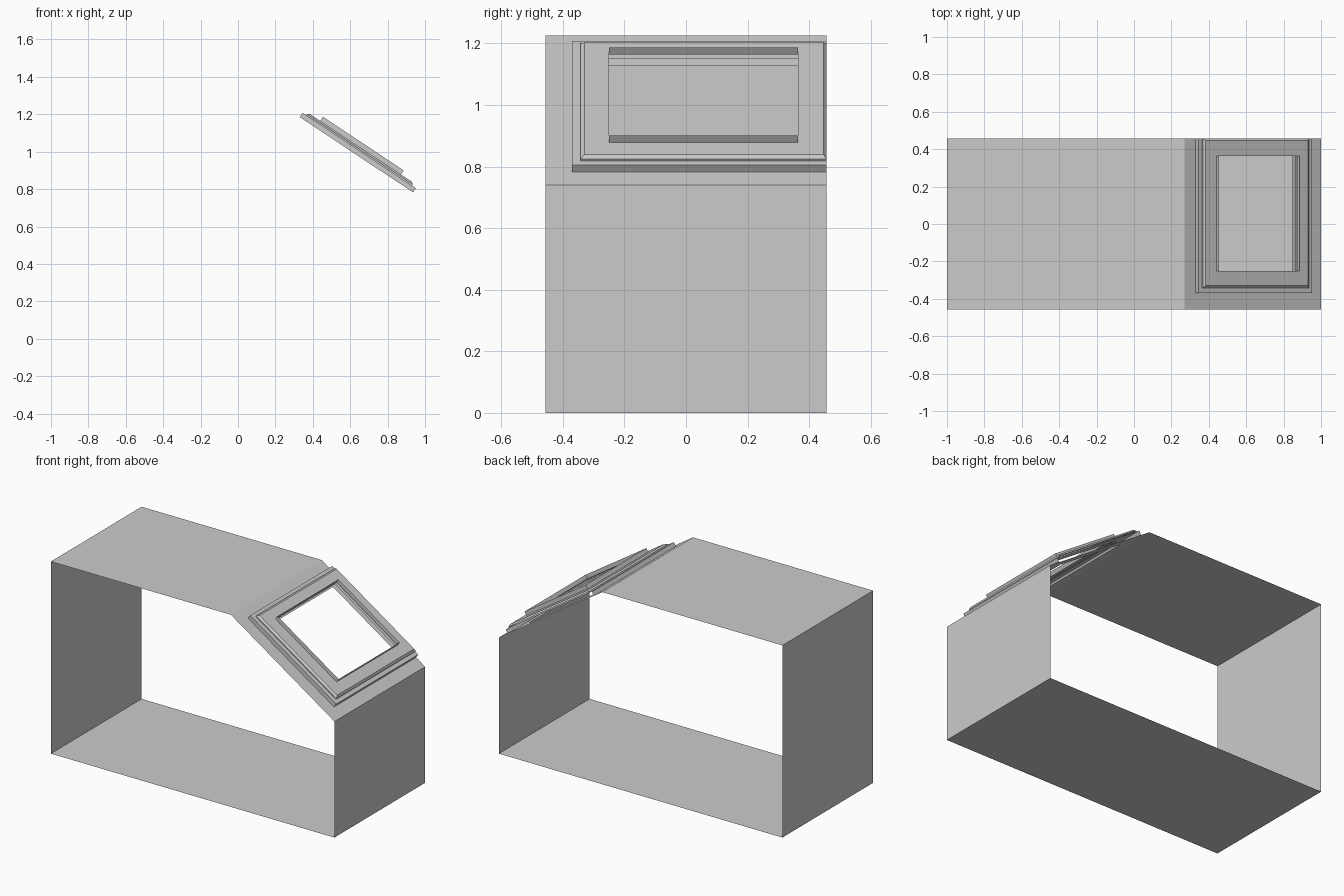
import bpy, bmesh
from mathutils import Matrix, Vector

if "Cube" in bpy.data.objects:
    bpy.data.objects.remove(bpy.data.objects["Cube"])

W = 0.457                                   # half depth
TOP, RIDGE, EAVE = 1.225, 0.27, 0.74
d = Vector((1 - RIDGE, 0, EAVE - TOP))
SL = d.length
d.normalize()
n = d.cross(Vector((0, 1, 0)))              # outward normal of the slope
if n.z < 0:
    n = -n
# local frame of the slope: x runs down it, y is depth, z is outward
SLOPE = Matrix(((d.x, 0, n.x, RIDGE), (d.y, 1, n.y, 0), (d.z, 0, n.z, TOP), (0, 0, 0, 1)))


def finish(name, bm):
    me = bpy.data.meshes.new(name)
    bm.to_mesh(me)
    bm.free()
    ob = bpy.data.objects.new(name, me)
    bpy.context.collection.objects.link(ob)
    return ob


def frame(name, rects, skip=()):
    """Join nested rectangles (s0, s1, y0, y1, height) with strips on the slope.
    skip holds (strip, side) pairs left open; side 2 is the +y side."""
    bm = bmesh.new()
    loops = []
    for s0, s1, y0, y1, h in rects:
        pts = ((s0, y0), (s1, y0), (s1, y1), (s0, y1))
        loops.append([bm.verts.new(SLOPE @ Vector((s, y, h))) for s, y in pts])
    for k, (a, b) in enumerate(zip(loops, loops[1:])):
        for i in range(4):
            if (k, i) not in skip:
                j = (i + 1) % 4
                bm.faces.new((a[i], a[j], b[j], b[i]))
    return finish(name, bm)


# body shell: thin sheets, open at front and back
bm = bmesh.new()
profile = [(RIDGE, TOP), (-1, TOP), (-1, 0), (1, 0), (1, EAVE)]
front = [bm.verts.new((x, -W, z)) for x, z in profile]
back = [bm.verts.new((x, W, z)) for x, z in profile]
for i in range(4):
    bm.faces.new((front[i], back[i], back[i + 1], front[i + 1]))
finish("body_shell", bm)

hole = (0.175, 0.692, -0.25, 0.363)

# sloped panel with window opening
frame("sloped_panel", [(0, SL, -W, W, 0), (*hole, 0)])

# lower frame step, open on the back edge
frame("lower_frame", [(0.072, 0.80, -0.37, W, 0), (0.072, 0.80, -0.37, W, 0.027),
                      (*hole, 0.027)], skip={(0, 2)})

# upper frame step with chamfered rim
frame("upper_frame", [(0.095, 0.775, -0.342, 0.456, 0.027), (0.095, 0.775, -0.342, 0.456, 0.034),
                      (0.107, 0.763, -0.330, 0.447, 0.044), (*hole, 0.044)], skip={(0, 2)})

# raised thin lip around the opening
frame("window_lip", [(*hole, 0.044), (*hole, 0.070)])
